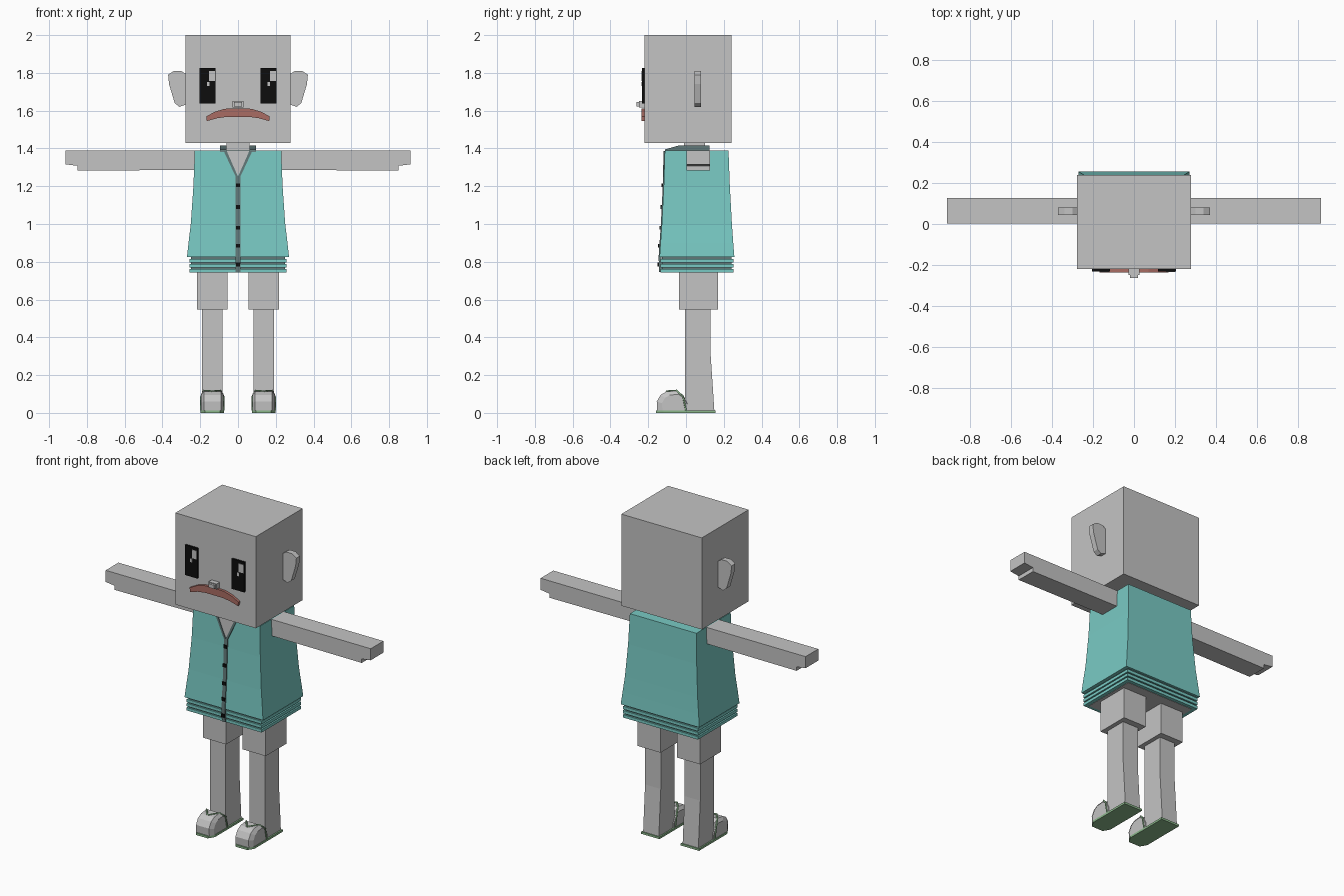
import bpy, bmesh
from mathutils import Vector

cube = bpy.data.objects.get("Cube")
if cube:
    bpy.data.objects.remove(cube, do_unlink=True)


def material(name, r, g, b):
    m = bpy.data.materials.new(name)
    m.use_nodes = True
    m.diffuse_color = (r, g, b, 1)
    m.node_tree.nodes["Principled BSDF"].inputs["Base Color"].default_value = (r, g, b, 1)
    return m


GREY = material("light grey", 0.55, 0.55, 0.55)
TEAL = material("teal", 0.19, 0.59, 0.55)
SLATE = material("slate trim", 0.12, 0.19, 0.19)
BLACK = material("black", 0.004, 0.004, 0.004)
BROWN = material("lip brown", 0.40, 0.15, 0.125)
GREEN = material("sandal green", 0.26, 0.48, 0.26)


def finish(name, bm, mat):
    bmesh.ops.recalc_face_normals(bm, faces=bm.faces)
    mesh = bpy.data.meshes.new(name)
    bm.to_mesh(mesh)
    bm.free()
    mesh.materials.append(mat)
    obj = bpy.data.objects.new(name, mesh)
    bpy.context.collection.objects.link(obj)
    return obj


def bridge(name, rings, mat):
    """Closed solid through rings that share a point count."""
    bm = bmesh.new()
    loops = [[bm.verts.new(p) for p in ring] for ring in rings]
    n = len(loops[0])
    for lo, hi in zip(loops, loops[1:]):
        for i in range(n):
            j = (i + 1) % n
            bm.faces.new((lo[i], lo[j], hi[j], hi[i]))
    bm.faces.new(loops[0])
    bm.faces.new(loops[-1])
    return finish(name, bm, mat)


def prism(name, pts, axis, a, b, mat):
    """Extrude a flat outline along one axis."""
    def place(p, d):
        return {"x": (d, *p), "y": (p[0], d, p[1]), "z": (*p, d)}[axis]
    return bridge(name, [[place(p, d) for p in pts] for d in (a, b)], mat)


def loft(name, sections, mat):
    """Stack rectangles given as x0, x1, y0, y1, z."""
    return bridge(name, [[(x0, y0, z), (x1, y0, z), (x1, y1, z), (x0, y1, z)]
                         for x0, x1, y0, y1, z in sections], mat)


def box(name, x0, x1, y0, y1, z0, z1, mat):
    return loft(name, [(x0, x1, y0, y1, z0), (x0, x1, y0, y1, z1)], mat)


# Head and face
box("head", -0.277, 0.277, -0.22, 0.24, 1.43, 2.0, GREY)
box("neck", -0.06, 0.06, -0.01, 0.1, 1.37, 1.43, GREY)
box("nose", -0.028, 0.028, -0.25, -0.22, 1.617, 1.65, GREY)
box("nose_tip", -0.02, 0.02, -0.263, -0.25, 1.622, 1.645, GREY)
half_lip = [(0, 1.612), (0.07, 1.61), (0.12, 1.595), (0.168, 1.57),
            (0.165, 1.545), (0.11, 1.56), (0.06, 1.567), (0, 1.567)]
lip = half_lip + [(-x, z) for x, z in half_lip[-2:0:-1]]
prism("mouth", lip, "y", -0.236, -0.215, BROWN)

ear = [(0.27, 1.79), (0.30, 1.81), (0.34, 1.81), (0.37, 1.79),
       (0.365, 1.74), (0.335, 1.64), (0.31, 1.62), (0.27, 1.635)]
for s, side in ((1, "left"), (-1, "right")):
    prism(side + "_ear", [(s * x, z) for x, z in ear], "y", 0.045, 0.08, GREY)
    c = s * 0.161
    box(side + "_eye", c - 0.043, c + 0.043, -0.232, -0.215, 1.638, 1.825, BLACK)
    box(side + "_eye_glint", c + 0.008, c + 0.04, -0.235, -0.23, 1.757, 1.81, GREY)
    box(side + "_eye_spark", c - 0.004, c + 0.009, -0.235, -0.23, 1.73, 1.752, GREY)

# Jacket body: half width, front, back, height
jacket = [(0.27, -0.14, 0.256, 0.825), (0.262, -0.135, 0.25, 0.9),
          (0.25, -0.128, 0.243, 1.0), (0.236, -0.118, 0.232, 1.2),
          (0.229, -0.112, 0.225, 1.388)]
loft("jacket", [(-w, w, f, b, z) for w, f, b, z in jacket], TEAL)


def front(z):
    """Front surface of the jacket at a height."""
    for lo, hi in zip(jacket, jacket[1:]):
        if z <= hi[3]:
            break
    t = (z - lo[3]) / (hi[3] - lo[3])
    return lo[1] + t * (hi[1] - lo[1])


def front_plate(name, pts, depth, mat):
    return bridge(name, [[(x, front(z) + d, z) for x, z in pts]
                         for d in (-depth, 0.004)], mat)


# Ribbed hem with a recessed core
box("hem_core", -0.248, 0.248, -0.127, 0.242, 0.75, 0.83, SLATE)
for i in range(3):
    z = 0.744 + i * 0.026
    box(f"hem_rib_{i + 1}", -0.258, 0.258, -0.136, 0.251, z, z + 0.018, TEAL)
box("hips", -0.235, 0.235, -0.115, 0.23, 0.742, 0.76, GREY)

# Neck opening, lapels, placket and buttons
front_plate("neck_opening", [(-0.065, 1.387), (0.065, 1.387), (0, 1.255)], 0.002, GREY)
for s, side in ((1, "left"), (-1, "right")):
    front_plate(side + "_lapel", [(s * 0.06, 1.387), (s * 0.076, 1.387),
                                  (s * 0.012, 1.25), (0, 1.25)], 0.006, SLATE)
    edge = sorted((s * 0.062, s * 0.095))
    loft(side + "_collar", [(*edge, -0.115, 0.122, 1.38), (*edge, -0.11, 0.122, 1.395),
                            (*edge, -0.04, 0.122, 1.415)], SLATE)
box("back_collar", -0.095, 0.095, 0.1, 0.124, 1.38, 1.415, SLATE)
loft("placket", [(-0.012, 0.012, -0.142, -0.12, 0.745)] +
     [(-0.012, 0.012, front(z) - 0.005, front(z) + 0.01, z)
      for z in (0.825, 0.9, 1.0, 1.2, 1.255)], SLATE)
for i, z in enumerate((0.785, 0.885, 0.98, 1.09, 1.205)):
    y = front(max(z, 0.825))
    box(f"button_{i + 1}", -0.011, 0.011, y - 0.011, y, z - 0.01, z + 0.01, BLACK)

# Arms, legs and sandals
arm = [(0.22, 1.388), (0.912, 1.388), (0.912, 1.316), (0.85, 1.308),
       (0.85, 1.283), (0.22, 1.286)]
toe = [(0.01, 0.012), (-0.152, 0.012), (-0.155, 0.06), (-0.135, 0.095),
       (-0.105, 0.112), (-0.05, 0.118), (-0.015, 0.095), (0.01, 0.05)]
for s, side in ((1, "left"), (-1, "right")):
    prism(side + "_arm", [(s * x, z) for x, z in arm], "y", 0.002, 0.127, GREY)
    c = s * 0.136
    box(side + "_shorts_leg", c - 0.08, c + 0.08, -0.036, 0.17, 0.548, 0.75, GREY)
    loft(side + "_leg", [(c - 0.054, c + 0.054, -0.005, b, z) for b, z in
                         ((0.15, 0.01), (0.143, 0.12), (0.131, 0.3), (0.131, 0.56))], GREY)
    sole = [(c - 0.063, 0.156), (c + 0.063, 0.156), (c + 0.063, -0.12),
            (c + 0.04, -0.16), (c - 0.04, -0.16), (c - 0.063, -0.12)]
    prism(side + "_sole", sole, "z", 0, 0.013, GREEN)
    # Toe cap with sloped shoulders, narrower toward its sides
    rings = []
    for off, k in ((-0.06, 0.82), (-0.045, 1), (0.045, 1), (0.06, 0.82)):
        rings.append([(c + off, y * k, 0.012 + (z - 0.012) * k) for y, z in toe])
    bridge(side + "_toe_cap", rings, GREY)
    # Thin straps over the toe cap
    for k, out in enumerate((-1, 1)):
        path = [(c, -0.105, 0.114), (c + out * 0.045, -0.05, 0.118),
                (c + out * 0.061, -0.015, 0.085), (c + out * 0.061, 0, 0.012)]
        curve = bpy.data.curves.new(f"{side}_strap_{k + 1}", "CURVE")
        curve.dimensions = "3D"
        curve.bevel_depth = 0.005
        curve.bevel_resolution = 0
        spline = curve.splines.new("POLY")
        spline.points.add(len(path) - 1)
        for point, co in zip(spline.points, path):
            point.co = (*co, 1)
        curve.materials.append(GREEN)
        bpy.context.collection.objects.link(bpy.data.objects.new(curve.name, curve))
